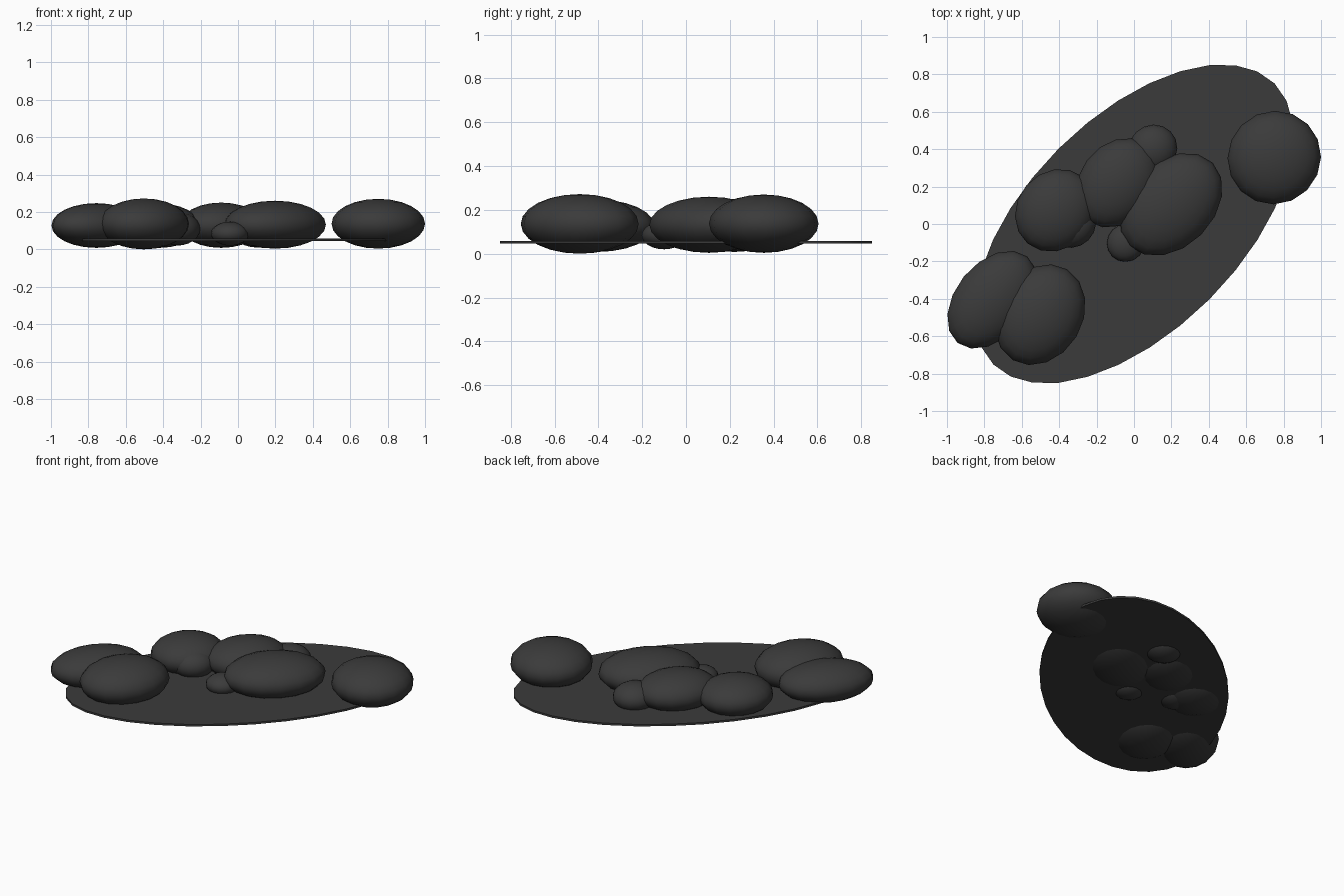
import bpy
import math

if "Cube" in bpy.data.objects:
    bpy.data.objects.remove(bpy.data.objects["Cube"])

charcoal = bpy.data.materials.new("charcoal")
charcoal.diffuse_color = (0.043, 0.043, 0.043, 1)
charcoal.use_nodes = True
charcoal.node_tree.nodes["Principled BSDF"].inputs["Base Color"].default_value = charcoal.diffuse_color


def finish(name, size, angle):
    """Name, stretch, turn, colour and smooth the active primitive."""
    ob = bpy.context.object
    ob.name = name
    ob.scale = size
    ob.rotation_euler.z = math.radians(angle)
    ob.data.materials.append(charcoal)
    bpy.ops.object.transform_apply(location=False, rotation=True, scale=True)
    bpy.ops.object.shade_smooth_by_angle(angle=math.radians(40))


# thin oval base, lying diagonally
bpy.ops.mesh.primitive_cylinder_add(vertices=32, radius=1, depth=1, location=(0, 0, 0.052))
finish("base_disc", (1.063, 0.57, 0.013), 45)

# flattened pebbles: name, x, y, long radius, short radius, bottom, top, turn
pebbles = [
    ("right_pebble", 0.75, 0.355, 0.253, 0.247, 0.004, 0.27, 45),
    ("front_pebble", -0.503, -0.485, 0.283, 0.228, 0.0, 0.272, 59),
    ("left_pebble", -0.757, -0.405, 0.297, 0.197, 0.008, 0.247, 51),
    ("centre_pebble", 0.198, 0.105, 0.315, 0.229, 0.004, 0.26, 45),
    ("back_pebble", -0.09, 0.22, 0.257, 0.202, 0.008, 0.25, 54),
    ("middle_left_pebble", -0.42, 0.073, 0.232, 0.205, 0.008, 0.245, 50),
    ("small_back_pebble", 0.1, 0.4, 0.135, 0.128, 0.01, 0.19, 45),
    ("small_front_pebble", -0.043, -0.1, 0.104, 0.1, 0.02, 0.148, 45),
    ("small_left_pebble", -0.325, -0.005, 0.13, 0.115, 0.02, 0.2, 45),
]
for name, x, y, long_r, short_r, bottom, top, turn in pebbles:
    bpy.ops.mesh.primitive_uv_sphere_add(segments=16, ring_count=12, radius=1,
                                         location=(x, y, (bottom + top) / 2))
    finish(name, (long_r, short_r, (top - bottom) / 2), turn)
    bpy.ops.object.shade_smooth()
